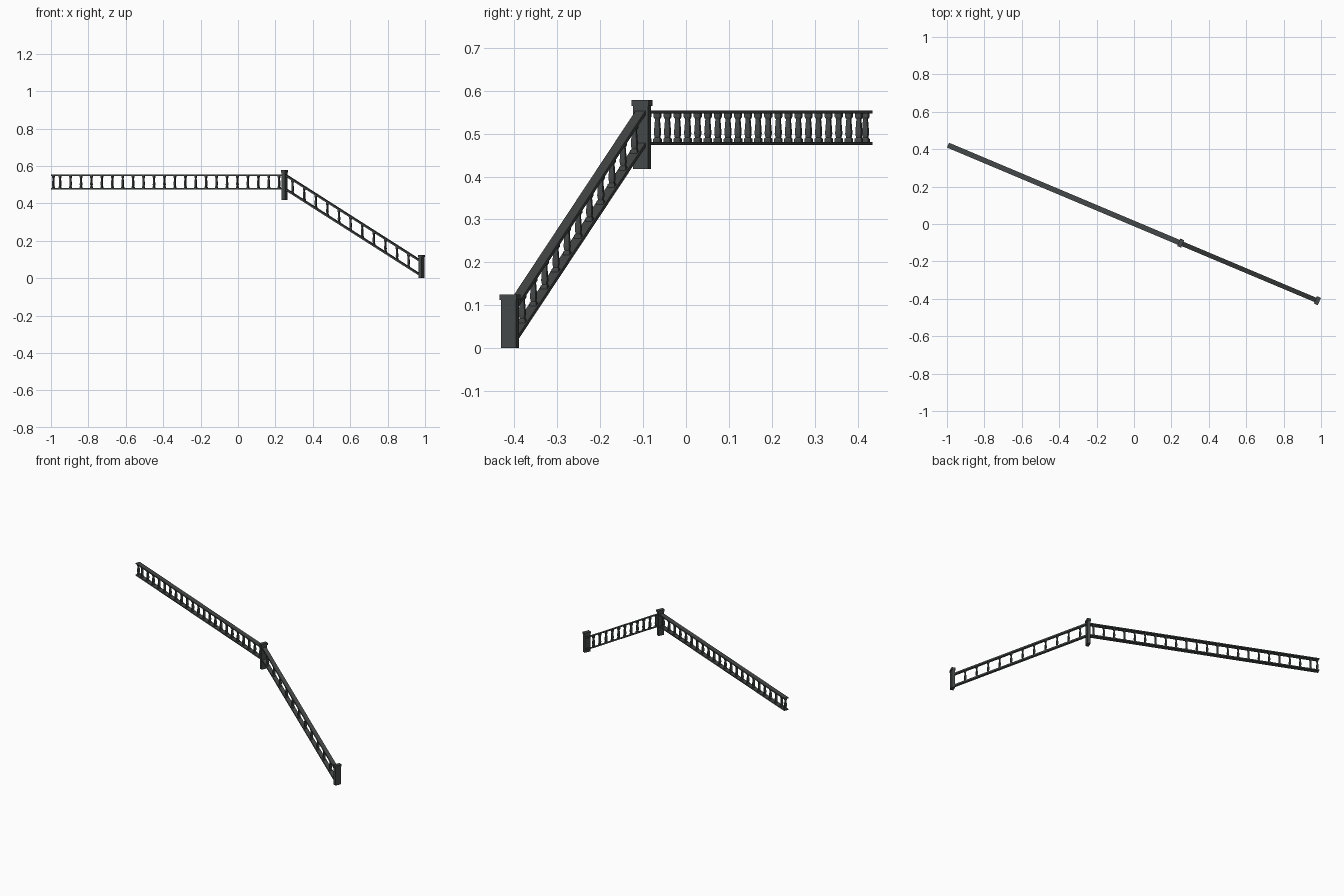
import bpy, bmesh, math
from mathutils import Matrix, Vector

if "Cube" in bpy.data.objects:
    bpy.data.objects.remove(bpy.data.objects["Cube"])

# The railing runs along one straight line in plan: s = distance from its upper end
ANGLE = math.atan2(-0.832, 1.976)
PLACE = Matrix.Translation((-0.9945, 0.4215, 0)) @ Matrix.Rotation(ANGLE, 4, 'Z')
S1, S2 = 1.35, 2.143          # post positions
SLOPE = 0.587                 # drop per unit of run on the stair flight

mat = bpy.data.materials.new("dark_metal")
mat.diffuse_color = (0.06, 0.065, 0.065, 1)
mat.use_nodes = True
mat.node_tree.nodes["Principled BSDF"].inputs["Base Color"].default_value = mat.diffuse_color


def finish(name, bm):
    bmesh.ops.recalc_face_normals(bm, faces=bm.faces)
    bm.transform(PLACE)
    me = bpy.data.meshes.new(name)
    bm.to_mesh(me)
    bm.free()
    ob = bpy.data.objects.new(name, me)
    bpy.context.collection.objects.link(ob)
    me.materials.append(mat)


def add_box(bm, s0, s1, width, z0, z1, slope=0.0):
    """Box along the line; slope shears it downwards from s0."""
    verts = bmesh.ops.create_cube(bm, size=1)["verts"]
    for v in verts:
        s = s0 + (v.co.x + 0.5) * (s1 - s0)
        z = z0 + (v.co.z + 0.5) * (z1 - z0)
        v.co = Vector((s, v.co.y * width, z - slope * (s - s0)))


# Baluster profile: (half width across the rail, height fraction)
PROFILE = [(0.0085, 0.0), (0.0085, 0.13), (0.0055, 0.17), (0.0072, 0.30),
           (0.0068, 0.42), (0.0050, 0.78), (0.0080, 0.86), (0.0080, 1.0)]


def add_baluster(bm, s, z0, height):
    rings = []
    for r, f in PROFILE:
        a = r * 0.65
        rings.append([bm.verts.new((s + x * a, y * r, z0 + f * height))
                      for x, y in ((-1, -1), (1, -1), (1, 1), (-1, 1))])
    for a, b in zip(rings, rings[1:]):
        for i in range(4):
            j = (i + 1) % 4
            bm.faces.new((a[i], a[j], b[j], b[i]))
    bm.faces.new(rings[0])
    bm.faces.new(rings[-1])


def add_post(name, s, z0, z1):
    bm = bmesh.new()
    add_box(bm, s - 0.0095, s + 0.0095, 0.037, z0, z1 - 0.013)
    add_box(bm, s - 0.0115, s + 0.0115, 0.043, z1 - 0.013, z1)
    finish(name, bm)


# Rails: level landing and sloping flight
for label, s0, s1, width, slope, top, thick in (
        ("landing", 0, S1, 0.028, 0, 0.554, 0.007),
        ("stair", S1, S2, 0.025, SLOPE, 0.559, 0.010)):
    for part, z0 in (("top_rail", top - thick), ("bottom_rail", 0.474)):
        bm = bmesh.new()
        add_box(bm, s0, s1, width, z0, z0 + thick, slope)
        finish(f"{label}_{part}", bm)

# Balusters: even spacing from the upper post, plus one closing the free end
bm = bmesh.new()
for s in [0.008] + [1.318 - k * 0.0605 for k in range(22)]:
    add_baluster(bm, s, 0.479, 0.070)
finish("landing_balusters", bm)

bm = bmesh.new()
for k in range(11):
    d = 0.046 + k * 0.0673
    add_baluster(bm, S1 + d, 0.479 - SLOPE * d, 0.072)
finish("stair_balusters", bm)

# Newel posts with caps
add_post("upper_post", S1, 0.418, 0.578)
add_post("lower_post", S2, 0.0, 0.125)
